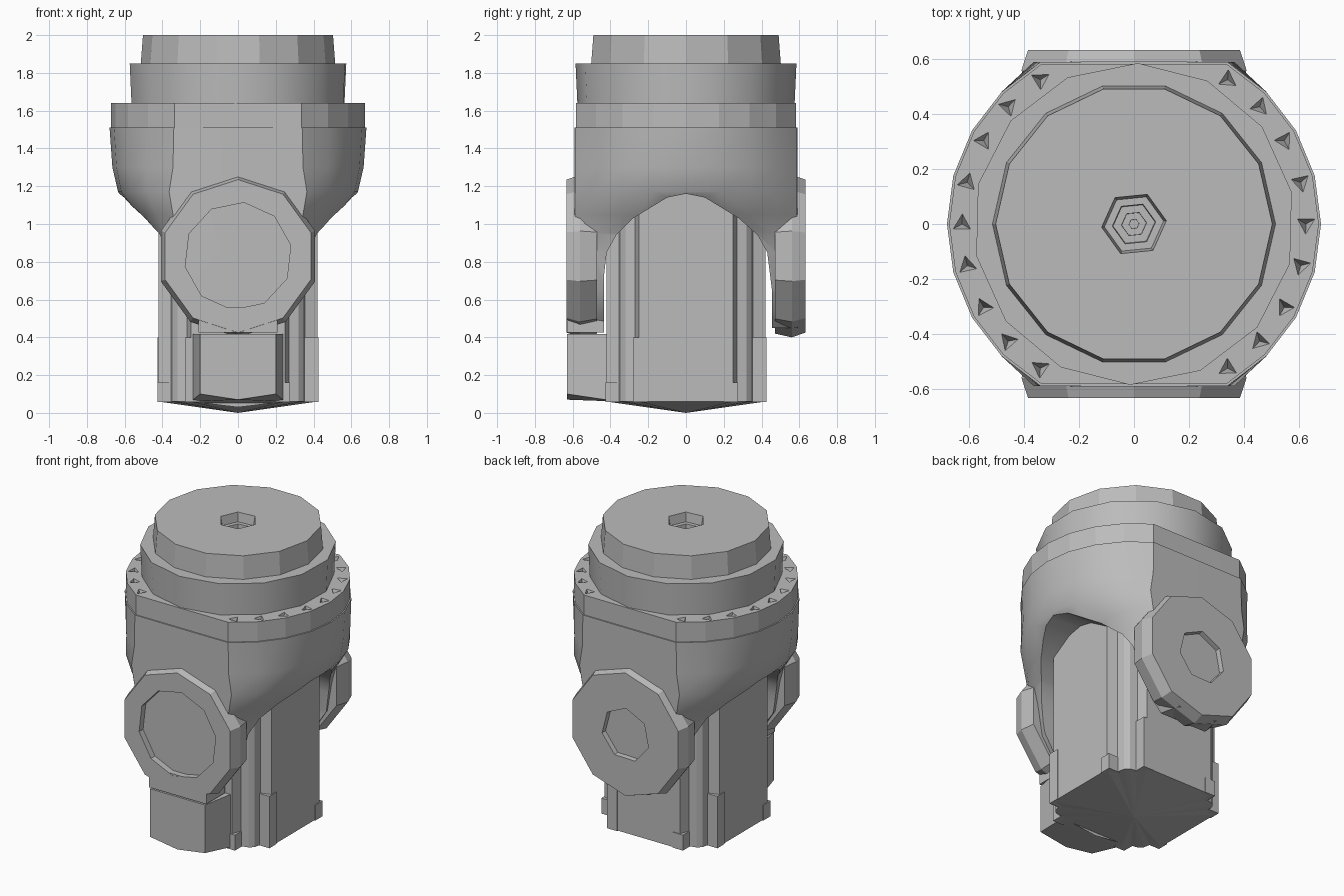
import bpy, bmesh, math
from mathutils import Matrix

cube = bpy.data.objects.get("Cube")
if cube:
    bpy.data.objects.remove(cube, do_unlink=True)

grey = bpy.data.materials.new("mid_grey")
grey.use_nodes = True
grey.diffuse_color = (0.5, 0.5, 0.5, 1)
grey.node_tree.nodes["Principled BSDF"].inputs["Base Color"].default_value = (0.5, 0.5, 0.5, 1)


def loft(name, rings, tip=None):
    """Skin a stack of equal-length rings; optional point closes the first end."""
    bm = bmesh.new()
    rows = [[bm.verts.new(p) for p in ring] for ring in rings]
    n = len(rows[0])
    for a, b in zip(rows, rows[1:]):
        for i in range(n):
            j = (i + 1) % n
            bm.faces.new((a[i], a[j], b[j], b[i]))
    if tip:
        t = bm.verts.new(tip)
        for i in range(n):
            bm.faces.new((t, rows[0][(i + 1) % n], rows[0][i]))
    else:
        bm.faces.new(rows[0][::-1])
    bm.faces.new(rows[-1])
    bmesh.ops.recalc_face_normals(bm, faces=bm.faces)
    mesh = bpy.data.meshes.new(name)
    bm.to_mesh(mesh)
    bm.free()
    mesh.materials.append(grey)
    ob = bpy.data.objects.new(name, mesh)
    bpy.context.collection.objects.link(ob)
    return ob


def ngon(r, n, z=0, turn=0.0):
    return [(r * math.cos(turn + math.tau * i / n), r * math.sin(turn + math.tau * i / n), z)
            for i in range(n)]


def lathe(name, profile, n, turn=0.0):
    return loft(name, [ngon(r, n, z, turn) for r, z in profile])


def prism_z(name, pts, z0, z1):
    return loft(name, [[(x, y, z) for x, y in pts] for z in (z0, z1)])


def box(name, x0, x1, y0, y1, z0, z1):
    return prism_z(name, [(x0, y0), (x1, y0), (x1, y1), (x0, y1)], z0, z1)


def along_y(ob, z, side):
    """Lay a z-axis part along the y axis, pointing to the given side."""
    ob.data.transform(Matrix.Translation((0, 0, z)) @ Matrix.Rotation(-side * math.pi / 2, 4, 'X'))
    return ob


def boolean(ob, other, op='DIFFERENCE'):
    other.hide_render = True
    m = ob.modifiers.new("cut", 'BOOLEAN')
    m.operation, m.object, m.solver = op, other, 'EXACT'
    bpy.context.view_layer.objects.active = ob
    bpy.ops.object.modifier_apply(modifier=m.name)
    bpy.data.objects.remove(other, do_unlink=True)


def smooth(ob, angle):
    bpy.ops.object.select_all(action='DESELECT')
    ob.select_set(True)
    bpy.context.view_layer.objects.active = ob
    bpy.ops.object.shade_smooth_by_angle(angle=math.radians(angle))


def clipped(r, depth, z, n=24):
    return [(x, max(-depth, min(depth, y)), z) for x, y, _ in ngon(r, n)]


# Yoke: flat-sided round shoulder narrowing into two arms
R = 0.68
rings = []
for z, a, k in [(0.45, 0.2, 0.5), (0.52, 0.28, 0.5), (0.65, 0.38, 0.5), (0.85, 0.42, 0.5),
                (0.95, 0.46, 0.55), (1.05, 0.54, 0.65), (1.17, 0.635, 0.8),
                (1.3, 0.665, 0.95), (1.51, 0.68, 1.0)]:
    rings.append([(math.copysign(a * (abs(x) / R) ** k if abs(x) > 1e-5 else 0, x), y, z)
                  for x, y, z in clipped(R, 0.59, z)])
yoke = loft("yoke", rings)

# Arched opening through the yoke, side to side
arch = [(-0.435, 0.3), (-0.435, 0.72), (-0.42, 0.85), (-0.37, 0.94), (-0.28, 1.03), (-0.1, 1.14),
        (0, 1.16), (0.1, 1.14), (0.28, 1.03), (0.38, 0.94), (0.43, 0.85), (0.455, 0.65), (0.455, 0.3)]
boolean(yoke, loft("arch_cutter", [[(x, y, z) for y, z in arch] for x in (-1, 1)]))
smooth(yoke, 32)

# Round bosses on both arms, with recessed faces
for label, side, n, recess in [("front", -1, 10, [(0.255, 0.53), (0.255, 0.585), (0.285, 0.59), (0.285, 0.7)]),
                               ("back", 1, 10, [(0.17, 0.6), (0.18, 0.7)])]:
    boss = along_y(lathe(label + "_boss", [(0.41, 0.47), (0.43, 0.56), (0.405, 0.632)], n, math.pi / n), 0.83, side)
    boolean(boss, along_y(lathe("recess_cutter", recess, 10 if side < 0 else 7, 0.2), 0.83, side))
    smooth(boss, 25)

# Tab under the front boss and the foot block below it
box("front_arm_tab", -0.21, 0.21, -0.63, -0.435, 0.425, 0.56)
foot = [(-0.25, -0.36), (-0.2, -0.63), (0, -0.63), (0.2, -0.63), (0.25, -0.36), (0, -0.36)]
foot_z = [0.06, 0.1, 0.07, 0.1, 0.06, 0.03]
loft("front_foot", [[(x, y, z) for (x, y), z in zip(foot, foot_z)],
                    [(x, y, 0.417) for x, y in foot]])

# Inner column: notched corners, shallow domed underside
quarter = [(0.42, -0.25), (0.42, 0.25), (0.355, 0.27), (0.345, 0.32), (0.32, 0.345), (0.27, 0.355)]
section = []
for q in range(4):
    c, s = round(math.cos(q * math.pi / 2)), round(math.sin(q * math.pi / 2))
    section += [(x * c - y * s, x * s + y * c) for x, y in quarter]
loft("inner_column", [[(x, y, 0.06) for x, y in section], [(x, y, 1.25) for x, y in section]],
     tip=(0, 0, 0))

# Long and short keys in the corner notches, repeated every quarter turn
for q in range(4):
    turn = Matrix.Rotation(q * math.pi / 2, 4, 'Z')
    for name, dims in [("long_key", (0.33, 0.425, -0.28, -0.205, 0.058, 0.4)),
                       ("short_key", (0.33, 0.425, 0.2, 0.275, 0.058, 0.16))]:
        box(f"{name}_{q + 1}", *dims).data.transform(turn)

# Flange with a row of small three-sided pits on each side
flange = loft("flange", [clipped(0.672, 0.582, z) for z in (1.505, 1.64)])
for base in (0, 180):
    for deg in (-57, -43, -29, -14, 0, 14, 29, 43, 57):
        a = math.radians(base + deg)
        pit = lathe("pit_cutter", [(0.002, 1.59), (0.04, 1.645)], 3, a + 0.5)
        pit.data.transform(Matrix.Translation((0.625 * math.cos(a), 0.625 * math.sin(a), 0)))
        boolean(flange, pit)

# Neck ring and cap
neck = lathe("neck_ring", [(0.575, 1.635), (0.585, 1.85)], 14, 0.2)
smooth(neck, 30)
cap = lathe("top_cap", [(0.515, 1.845), (0.503, 2.0)], 14, 0.0)

# Stepped hexagonal socket in the cap
for r, depth in [(0.12, 0.06), (0.085, 0.09), (0.05, 0.11), (0.02, 0.13)]:
    boolean(cap, lathe("socket_cutter", [(r * 0.9, 2 - depth), (r, 2.01)], 6, 0.1))
smooth(cap, 20)
